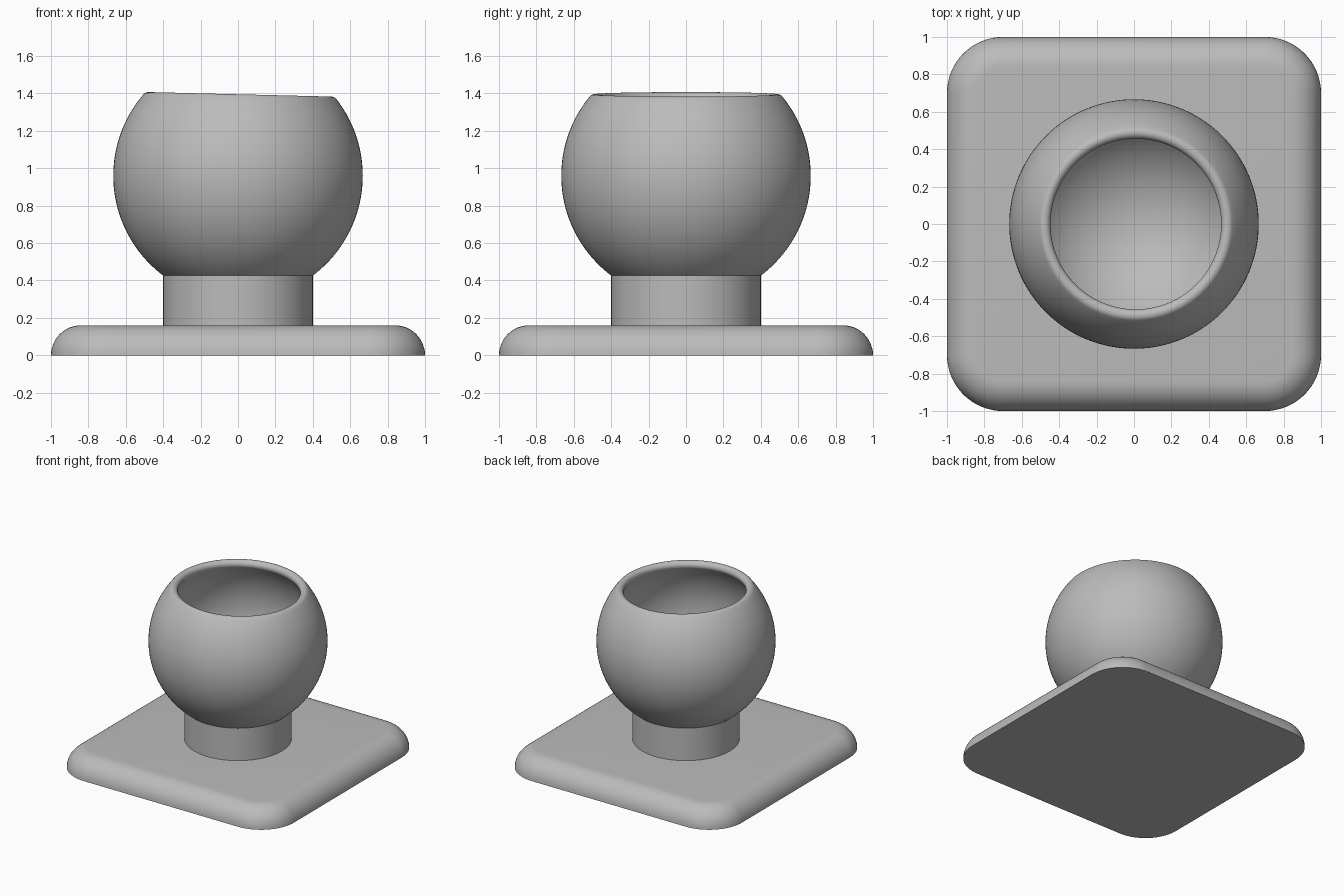
import bpy, bmesh, math
from mathutils import Matrix

if "Cube" in bpy.data.objects:
    bpy.data.objects.remove(bpy.data.objects["Cube"], do_unlink=True)

grey = bpy.data.materials.new("plain grey")
grey.use_nodes = True
COLOUR = (0.5, 0.5, 0.5, 1)
grey.diffuse_color = COLOUR
grey.node_tree.nodes["Principled BSDF"].inputs["Base Color"].default_value = COLOUR


def finish(name, bm):
    """Turn a bmesh into a smooth shaded object with crisp sharp edges."""
    bmesh.ops.remove_doubles(bm, verts=bm.verts, dist=1e-5)
    bmesh.ops.recalc_face_normals(bm, faces=bm.faces)
    mesh = bpy.data.meshes.new(name)
    bm.to_mesh(mesh)
    bm.free()
    mesh.materials.append(grey)
    obj = bpy.data.objects.new(name, mesh)
    bpy.context.collection.objects.link(obj)
    bpy.ops.object.select_all(action='DESELECT')
    obj.select_set(True)
    bpy.context.view_layer.objects.active = obj
    bpy.ops.object.shade_smooth_by_angle(angle=math.radians(30))
    return obj


def lathe(name, profile, steps=128):
    """Spin a (radius, z) profile around the vertical axis."""
    bm = bmesh.new()
    verts = [bm.verts.new((r, 0, z)) for r, z in profile]
    edges = [bm.edges.new(pair) for pair in zip(verts, verts[1:])]
    bmesh.ops.spin(bm, geom=verts + edges, cent=(0, 0, 0), axis=(0, 0, 1),
                   angle=math.tau, steps=steps, use_merge=True)
    return finish(name, bm)


def arc(radius, start, end, count, cx=0, cz=0):
    angles = [start + (end - start) * i / count for i in range(count + 1)]
    return [(cx + radius * math.cos(a), cz + radius * math.sin(a)) for a in angles]


# Base plate: rounded square rings stepping up and inward along a quarter round
PLATE_HEIGHT, CORNER = 0.16, 0.3
bm = bmesh.new()
rings = []
for reach, z in arc(PLATE_HEIGHT, 0, math.pi / 2, 12):
    radius = CORNER - PLATE_HEIGHT + reach
    ring = []
    for q, (sx, sy) in enumerate([(1, 1), (-1, 1), (-1, -1), (1, -1)]):
        start = q * math.pi / 2
        ring += [bm.verts.new((x, y, z)) for x, y in
                 arc(radius, start, start + math.pi / 2, 16,
                     sx * (1 - CORNER), sy * (1 - CORNER))]
    rings.append(ring)
for low, high in zip(rings, rings[1:]):
    for i in range(len(low)):
        j = (i + 1) % len(low)
        bm.faces.new((low[i], low[j], high[j], high[i]))
bm.faces.new(rings[-1])
bm.faces.new(rings[0][::-1])
finish("base_plate", bm)

# Neck: straight tube reaching into the socket wall
lathe("neck", [(0.4, PLATE_HEIGHT - 0.02), (0.4, 0.45)])

# Socket: hollow ball with a fully rounded lip, opening tilted slightly to the left
OUTER, INNER, CENTRE = 0.667, 0.6, 0.96
MID, LIP = (OUTER + INNER) / 2, (OUTER - INNER) / 2
opening = math.asin(0.402 / MID)
lip = arc(LIP, opening, opening + math.pi, 12,
          MID * math.cos(opening), MID * math.sin(opening))
profile = (arc(OUTER, -math.pi / 2, opening, 48) + lip[1:]
           + arc(INNER, opening, -math.pi / 2, 48)[1:])
socket = lathe("ball_socket", profile)
socket.data.transform(Matrix.Translation((0, 0, CENTRE))
                      @ Matrix.Rotation(math.radians(1.4), 4, 'Y'))
